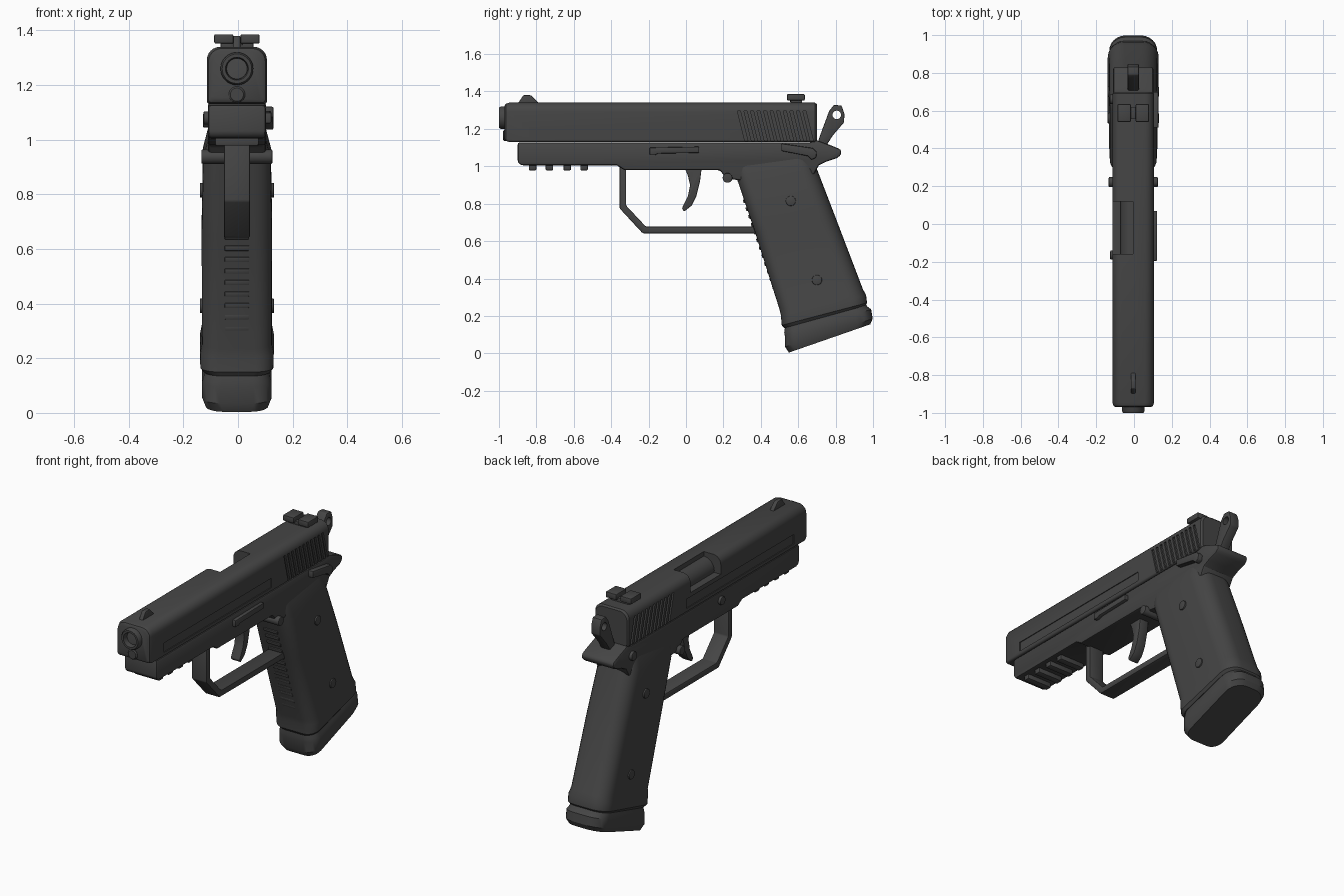
import bpy, bmesh, math
from mathutils import Matrix, Vector

cube = bpy.data.objects.get("Cube")
if cube:
    bpy.data.objects.remove(cube, do_unlink=True)

CX = -0.004  # centre plane of the body

steel = bpy.data.materials.new("dark_gunmetal")
steel.use_nodes = True
steel.diffuse_color = (0.06, 0.06, 0.06, 1)
steel.node_tree.nodes["Principled BSDF"].inputs["Base Color"].default_value = steel.diffuse_color


def finish(name, bm, bevel=0, cutter=None, segments=2):
    """Turn a bmesh into a shaded object, with optional cut and bevel applied."""
    bmesh.ops.recalc_face_normals(bm, faces=bm.faces)
    mesh = bpy.data.meshes.new(name)
    bm.to_mesh(mesh)
    bm.free()
    ob = bpy.data.objects.new(name, mesh)
    bpy.context.collection.objects.link(ob)
    mesh.materials.append(steel)
    bpy.ops.object.select_all(action='DESELECT')
    ob.select_set(True)
    bpy.context.view_layer.objects.active = ob
    if bevel:
        mod = ob.modifiers.new("bevel", 'BEVEL')
        mod.width, mod.segments, mod.angle_limit = bevel, segments, math.radians(35)
        bpy.ops.object.modifier_apply(modifier=mod.name)
    if cutter:
        mod = ob.modifiers.new("cut", 'BOOLEAN')
        mod.operation, mod.solver, mod.object = 'DIFFERENCE', 'EXACT', cutter
        bpy.ops.object.modifier_apply(modifier=mod.name)
        bpy.data.objects.remove(cutter, do_unlink=True)
    bpy.ops.object.shade_smooth_by_angle(angle=math.radians(32))
    return ob


def add_prism(bm, pts, x0, x1):
    """Extrude a (y, z) outline from x0 to x1."""
    a, b = ([bm.verts.new((CX + x, y, z)) for y, z in pts] for x in (x0, x1))
    bm.faces.new(a)
    bm.faces.new(b)
    for i in range(len(pts)):
        j = (i + 1) % len(pts)
        bm.faces.new((a[i], a[j], b[j], b[i]))


def prism(name, pts, x0, x1, bevel=0.006, cutter=None):
    bm = bmesh.new()
    add_prism(bm, pts, x0, x1)
    return finish(name, bm, bevel, cutter)


def rect(y0, y1, z0, z1):
    return [(y0, z0), (y1, z0), (y1, z1), (y0, z1)]


def loft(name, rings, cutter=None):
    """Skin a list of equal rings and cap both ends."""
    bm = bmesh.new()
    rows = [[bm.verts.new(p) for p in ring] for ring in rings]
    for a, b in zip(rows, rows[1:]):
        for i in range(len(a)):
            j = (i + 1) % len(a)
            bm.faces.new((a[i], a[j], b[j], b[i]))
    bm.faces.new(rows[0])
    bm.faces.new(rows[-1])
    return finish(name, bm, cutter=cutter)


def rounded(w, h, r_low, r_high, steps=6):
    """Rounded rectangle, half sizes w and h, with its own radius low and high."""
    pts = []
    for k, (sx, sy) in enumerate(((1, 1), (-1, 1), (-1, -1), (1, -1))):
        r = r_high if sy > 0 else r_low
        for i in range(steps + 1):
            t = math.pi / 2 * (k + i / steps)
            pts.append((sx * (w - r) + r * math.cos(t), sy * (h - r) + r * math.sin(t)))
    return pts


def tilted_ring(fy, fz, ry, rz, w):
    """Rounded section running from a front point to a rear point."""
    f, r = Vector((CX, fy, fz)), Vector((CX, ry, rz))
    mid, half = (f + r) / 2, (r - f) / 2
    u = half.normalized()
    return [mid + u * v + Vector((x, 0, 0)) for x, v in rounded(w, half.length, 0.065, 0.085)]


def circle_y(y, r, z, n=32):
    return [(CX + r * math.cos(2 * math.pi * i / n), y, z + r * math.sin(2 * math.pi * i / n)) for i in range(n)]


def pin(name, y, z, r, x0, x1, bevel=0.004):
    bm = bmesh.new()
    m = Matrix.Translation((CX + (x0 + x1) / 2, y, z)) @ Matrix.Rotation(math.pi / 2, 4, 'Y')
    bmesh.ops.create_cone(bm, cap_ends=True, segments=24, radius1=r, radius2=r, depth=abs(x1 - x0), matrix=m)
    return finish(name, bm, bevel)


# Slide: rounded section with side panels, slanted serrations and ejection port cut out
bm = bmesh.new()
for s in (-1, 1):
    add_prism(bm, rect(-0.84, 0.16, 1.155, 1.21), s * 0.105, s * 0.14)
    for i in range(11):
        y = 0.275 + i * 0.035
        add_prism(bm, [(y, 1.295), (y + 0.016, 1.295), (y + 0.056, 1.135), (y + 0.04, 1.135)], s * 0.1, s * 0.14)
add_prism(bm, rect(-0.16, 0.12, 1.235, 1.4), -0.2, 0.0)
slide_cutter = finish("slide_cutter", bm)
slide_cutter.hide_render = True


def slide_ring(y, inset):
    return [(CX + x, y, 1.235 + z) for x, z in rounded(0.11 - inset, 0.105 - inset, 0.012, 0.048)]


loft("slide", [slide_ring(-0.97, 0.016), slide_ring(-0.963, 0.006), slide_ring(-0.945, 0),
               slide_ring(0.69, 0), slide_ring(0.70, 0.008)], slide_cutter)

# Barrel, chamber and guide rod
loft("barrel", [circle_y(y, r, 1.26) for y, r in
                ((-0.9, 0.06), (-0.99, 0.06), (-1.0, 0.054), (-1.0, 0.042), (-0.985, 0.038), (-0.9, 0.036))])
loft("chamber", [circle_y(y, 0.068, 1.245) for y in (-0.165, 0.125)])
loft("guide_rod", [circle_y(y, r, 1.165) for y, r in ((-0.9, 0.03), (-0.972, 0.03), (-0.978, 0.024))])

# Sights
prism("front_sight", [(-0.90, 1.335), (-0.87, 1.38), (-0.83, 1.38), (-0.785, 1.335)], -0.013, 0.013, 0.004)
prism("rear_sight_base", rect(0.56, 0.62, 1.33, 1.36), -0.06, 0.06, 0.003)
for s in (-1, 1):
    prism("rear_sight_blade", rect(0.54, 0.635, 1.352, 1.386), s * 0.013, s * 0.083, 0.005)
prism("rear_sight_bridge", rect(0.555, 0.62, 1.345, 1.362), -0.02, 0.02, 0.002)

# Frame with dust cover and beavertail
prism("frame", [(-0.90, 1.128), (-0.90, 1.02), (-0.88, 1.005), (-0.37, 1.005), (-0.33, 0.98), (0.18, 0.98),
                (0.215, 0.935), (0.32, 0.92), (0.55, 0.90), (0.68, 0.95), (0.71, 1.005), (0.75, 1.025),
                (0.81, 1.045), (0.832, 1.065), (0.828, 1.09), (0.78, 1.11), (0.70, 1.14), (0.66, 1.128)],
      -0.106, 0.106, 0.012)
for y in (-0.82, -0.73, -0.635, -0.545):
    prism("rail_lug", rect(y - 0.02, y + 0.02, 0.978, 1.015), -0.08, 0.08, 0.006)

# Trigger guard and trigger
prism("trigger_guard", [(-0.355, 1.0), (-0.355, 0.775), (-0.232, 0.642), (0.42, 0.642), (0.42, 0.678),
                        (-0.215, 0.678), (-0.32, 0.79), (-0.32, 1.0)], -0.048, 0.048)
prism("trigger", [(-0.01, 1.0), (0.085, 1.0), (0.075, 0.92), (0.055, 0.84), (0.03, 0.79), (-0.01, 0.758),
                  (-0.022, 0.775), (0.01, 0.84), (0.022, 0.90), (0.01, 0.95)], -0.03, 0.03, 0.005)

# Grip and magazine base
loft("grip", [tilted_ring(*r) for r in (
    (0.25, 1.0, 0.68, 1.06, 0.104), (0.275, 0.925, 0.70, 0.985, 0.124), (0.37, 0.645, 0.80, 0.725, 0.129),
    (0.50, 0.235, 0.945, 0.345, 0.128), (0.507, 0.205, 0.963, 0.31, 0.135), (0.512, 0.15, 0.968, 0.27, 0.134),
    (0.525, 0.135, 0.96, 0.255, 0.122))])
loft("magazine_base", [tilted_ring(*r) for r in (
    (0.53, 0.15, 0.95, 0.28, 0.115), (0.525, 0.11, 0.97, 0.25, 0.122), (0.528, 0.095, 0.99, 0.235, 0.127),
    (0.53, 0.035, 0.998, 0.185, 0.127), (0.55, 0.004, 0.985, 0.155, 0.115))])

# Front strap ribs follow the front edge of the grip
for i in range(14):
    z = 0.27 + i * 0.042
    y = 0.275 + (0.925 - z) * 0.339
    prism("grip_rib", [(y + 0.02, z + 0.012), (y - 0.009, z + 0.006), (y - 0.004, z - 0.012), (y + 0.02, z - 0.014)],
          -0.045, 0.045, 0.003)

# Hammer with pierced spur
bm = bmesh.new()
m = Matrix.Translation((CX, 0.806, 1.275)) @ Matrix.Rotation(math.pi / 2, 4, 'Y')
bmesh.ops.create_cone(bm, cap_ends=True, segments=16, radius1=0.023, radius2=0.023, depth=0.3, matrix=m)
hammer_cutter = finish("hammer_cutter", bm)
hammer_cutter.hide_render = True
prism("hammer", [(0.70, 1.11), (0.715, 1.16), (0.765, 1.295), (0.79, 1.328), (0.832, 1.325), (0.847, 1.28),
                 (0.845, 1.235), (0.785, 1.165), (0.75, 1.11)], -0.03, 0.03, 0.006, hammer_cutter)

# Slide stop and safety lever on the left side
prism("slide_stop", [(-0.195, 1.06), (-0.165, 1.06), (-0.15, 1.068), (0.07, 1.072), (0.07, 1.105), (-0.195, 1.1)],
      0.09, 0.126, 0.005)
prism("safety_lever", [(0.51, 1.122), (0.51, 1.082), (0.65, 1.055), (0.67, 1.035), (0.695, 1.045), (0.70, 1.075),
                       (0.68, 1.097)], 0.09, 0.134, 0.006)

# Pins and grip screws on both sides
pin("slide_stop_pin", -0.165, 1.08, 0.024, -0.122, 0.0)
pin("safety_pin", 0.66, 1.07, 0.026, -0.124, 0.0)
pin("magazine_release", 0.222, 0.938, 0.026, -0.13, 0.13)
for s in (-1, 1):
    for y, z in ((0.56, 0.815), (0.70, 0.392)):
        pin("grip_screw", y, z, 0.027, s * 0.1, s * 0.136)
